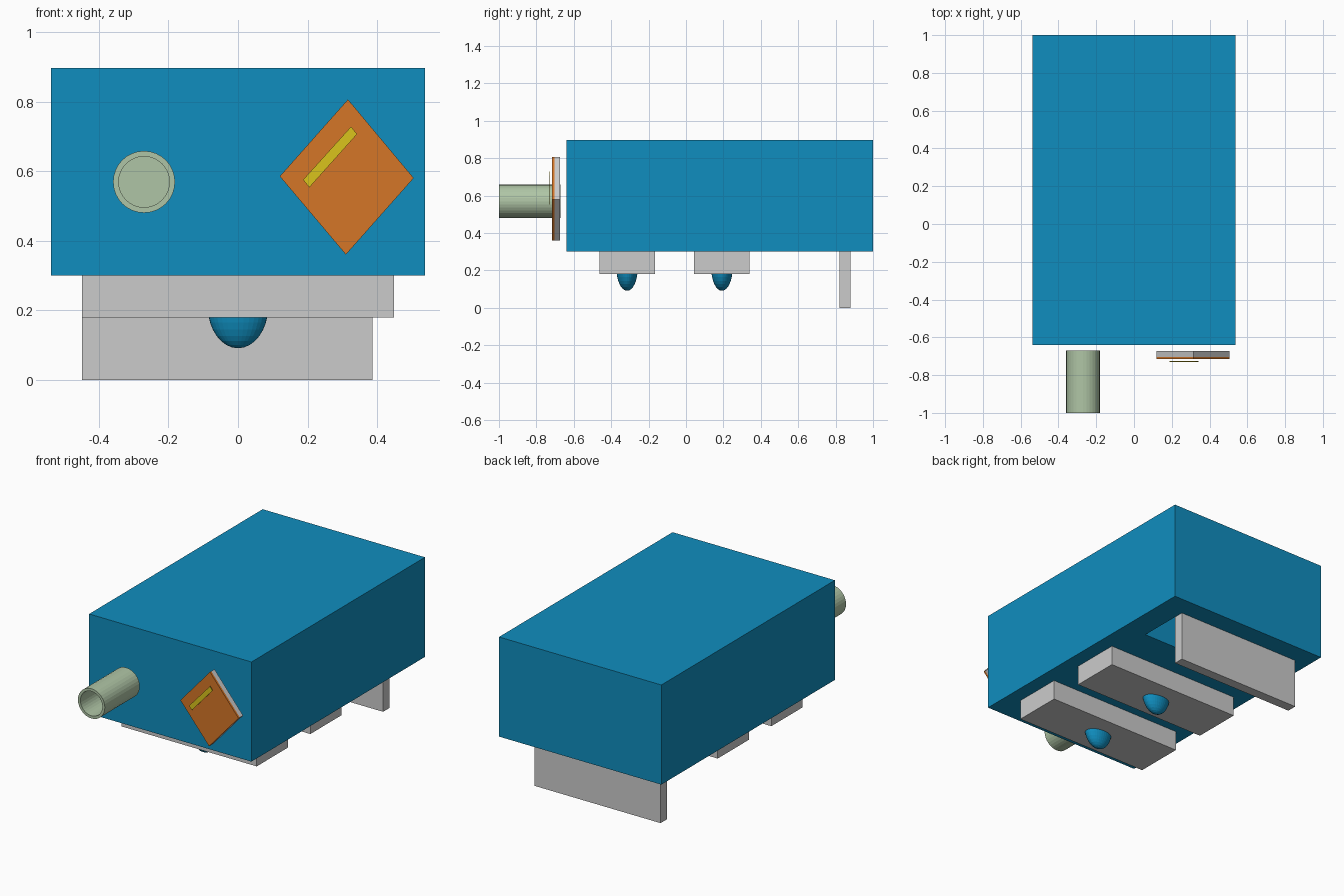
import bpy, bmesh
from math import cos, sin, tau

if "Cube" in bpy.data.objects:
    bpy.data.objects.remove(bpy.data.objects["Cube"])


def material(name, rgb):
    m = bpy.data.materials.new(name)
    m.diffuse_color = (*rgb, 1)
    m.use_nodes = True
    m.node_tree.nodes["Principled BSDF"].inputs["Base Color"].default_value = m.diffuse_color
    return m


BLUE = material("blue", (0.005, 0.27, 0.52))
ORANGE = material("orange", (0.66, 0.18, 0.02))
GREEN = material("pale_green", (0.43, 0.56, 0.38))
YELLOW = material("yellow", (0.70, 0.55, 0.012))


def finish(name, bm, mat=None):
    bmesh.ops.recalc_face_normals(bm, faces=bm.faces)
    me = bpy.data.meshes.new(name)
    bm.to_mesh(me)
    bm.free()
    ob = bpy.data.objects.new(name, me)
    bpy.context.collection.objects.link(ob)
    if mat:
        me.materials.append(mat)
    return ob


def prism(name, outline, y0, y1, mat=None):
    """Extrude an x-z outline from y0 to y1."""
    bm = bmesh.new()
    a = [bm.verts.new((x, y0, z)) for x, z in outline]
    b = [bm.verts.new((x, y1, z)) for x, z in outline]
    bm.faces.new(a)
    bm.faces.new(b)
    n = len(a)
    for i in range(n):
        j = (i + 1) % n
        bm.faces.new((a[i], a[j], b[j], b[i]))
    return finish(name, bm, mat)


def box(name, x, y, z, mat=None):
    pts = [(x[0], z[0]), (x[1], z[0]), (x[1], z[1]), (x[0], z[1])]
    return prism(name, pts, y[0], y[1], mat)


# Main body with a compartment recessed into its underside
body = box("body", (-0.537, 0.537), (-0.64, 1.0), (0.30, 0.896), BLUE)
cutter = box("compartment_cutter", (-0.448, 0.386), (0.56, 0.88), (0.2, 0.7), BLUE)
cut = body.modifiers.new("compartment", 'BOOLEAN')
cut.operation = 'DIFFERENCE'
cut.solver = 'EXACT'
cut.object = cutter
cutter.hide_render = True
cutter.hide_viewport = True

# Open compartment door hanging below
box("compartment_door", (-0.448, 0.386), (0.82, 0.88), (0.0, 0.30))

# Foot blocks, each with a rounded knob
for side, yc in (("front", -0.315), ("rear", 0.192)):
    box(side + "_foot_block", (-0.448, 0.448), (yc - 0.148, yc + 0.148), (0.18, 0.30))
    bm = bmesh.new()
    bmesh.ops.create_uvsphere(bm, u_segments=32, v_segments=16, radius=1)
    bmesh.ops.scale(bm, vec=(0.087, 0.057, 0.12), verts=bm.verts)
    bmesh.ops.translate(bm, vec=(0, yc, 0.211), verts=bm.verts)
    finish(side + "_knob", bm, BLUE)

# Front tube, hollow from the front with a closed back end
N = 32
bm = bmesh.new()
rings = []
for r, y in ((0.089, -0.67), (0.089, -1.0), (0.073, -1.0), (0.073, -0.69)):
    rings.append([bm.verts.new((-0.27 + r * cos(tau * i / N), y, 0.569 + r * sin(tau * i / N)))
                  for i in range(N)])
for p, q in zip(rings, rings[1:]):
    for i in range(N):
        j = (i + 1) % N
        bm.faces.new((p[i], p[j], q[j], q[i]))
bm.faces.new(rings[0])
bm.faces.new(rings[-1])
finish("front_tube", bm, GREEN)

# Tilted square panel: orange face, grey backing, yellow bar
diamond = [(0.12, 0.585), (0.31, 0.36), (0.505, 0.58), (0.316, 0.806)]
prism("panel_face", diamond, -0.716, -0.704, ORANGE)
prism("panel_backing", diamond, -0.704, -0.673)
bar = [(0.187, 0.575), (0.205, 0.553), (0.342, 0.706), (0.325, 0.728)]
prism("panel_bar", bar, -0.730, -0.726, YELLOW)
